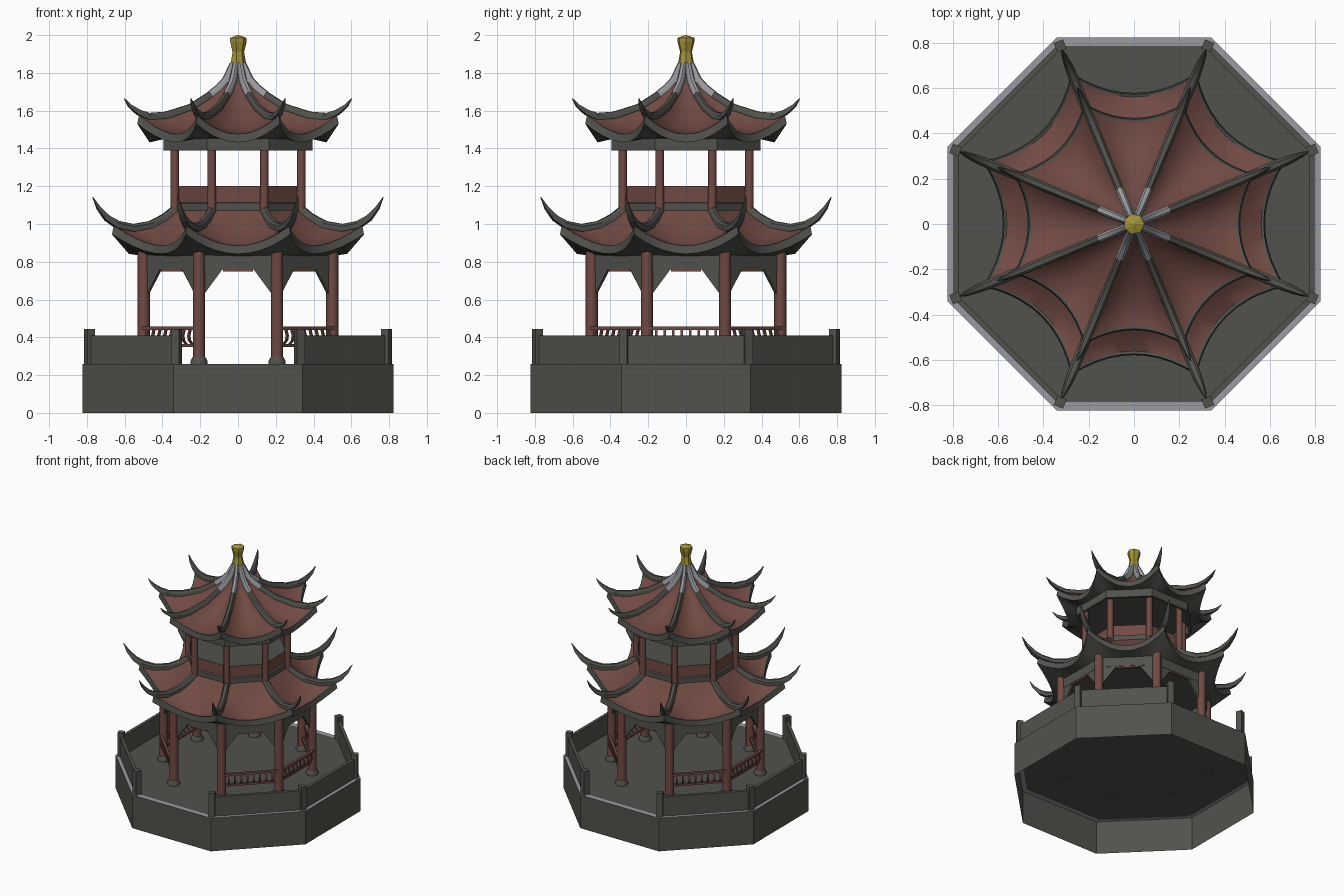
import bpy, bmesh, math
from mathutils import Vector

if "Cube" in bpy.data.objects:
    bpy.data.objects.remove(bpy.data.objects["Cube"])

C, S = math.cos(math.pi / 8), math.sin(math.pi / 8)


def mat(name, col):
    m = bpy.data.materials.new(name)
    m.diffuse_color = (*col, 1)
    m.use_nodes = True
    m.node_tree.nodes["Principled BSDF"].inputs["Base Color"].default_value = m.diffuse_color
    return m


STONE = mat("dark stone", (0.083, 0.085, 0.073))
RED = mat("brick red", (0.165, 0.068, 0.056))
PALE = mat("pale grey", (0.32, 0.33, 0.36))
GOLD = mat("old gold", (0.37, 0.29, 0.035))


def P(k, d, s, z):
    """Point on side k: d outward, s sideways, z up (side 0 faces the front)."""
    a = math.radians(-90 + 45 * k)
    return Vector((d * math.cos(a) - s * math.sin(a), d * math.sin(a) + s * math.cos(a), z))


def corner(k, r, z, off=0):
    return P(k + 0.5, r, off, z)


def finish(bm, name, *mats, smooth=False, fix=True):
    if fix:
        bmesh.ops.recalc_face_normals(bm, faces=bm.faces)
    me = bpy.data.meshes.new(name)
    bm.to_mesh(me)
    bm.free()
    for m in mats:
        me.materials.append(m)
    ob = bpy.data.objects.new(name, me)
    bpy.context.collection.objects.link(ob)
    if smooth:
        bpy.context.view_layer.objects.active = ob
        ob.select_set(True)
        bpy.ops.object.shade_smooth_by_angle(angle=math.radians(40))
        ob.select_set(False)
    return ob


def loft(bm, loops, closed=True, caps=(False, False)):
    """Join rows of points with quads; returns faces row by row."""
    rows = [[bm.verts.new(p) for p in lp] for lp in loops]
    out = []
    for a, b in zip(rows, rows[1:]):
        n = len(a)
        out.append([bm.faces.new((a[i], a[(i + 1) % n], b[(i + 1) % n], b[i]))
                    for i in range(n if closed else n - 1)])
    if caps[0]:
        bm.faces.new(rows[0][::-1])
    if caps[1]:
        bm.faces.new(rows[-1])
    return out


def octagon(apothem, z):
    return [corner(k, apothem / C, z) for k in range(8)]


def slab(bm, k, poly, d0, d1):
    """Flat (s, z) outline on side k, thick from d0 to d1."""
    loft(bm, [[P(k, d, s, z) for s, z in poly] for d in (d0, d1)], caps=(True, True))


def rect(s0, s1, z0, z1):
    return [(s0, z0), (s1, z0), (s1, z1), (s0, z1)]


def lathe(bm, centre, prof, n=12):
    loft(bm, [[centre + Vector((r * math.cos(i * math.tau / n), r * math.sin(i * math.tau / n), z))
               for i in range(n)] for r, z in prof], caps=(True, True))


def octo_ring(name, m, rows, top=False, bottom=False):
    bm = bmesh.new()
    loft(bm, [octagon(a, z) for a, z in rows], caps=(bottom, top))
    return finish(bm, name, m)


# hollow stone base: skirt, pale rim and floor
octo_ring("base_skirt", STONE, [(0.822, 0), (0.822, 0.26)])
octo_ring("base_rim", PALE, [(0.822, 0.26), (0.785, 0.26)])
octo_ring("floor", STONE, [(0.785, 0.26)], top=True)

# parapet walls and corner posts, open at front and back
bm = bmesh.new()
for k in range(8):
    if k not in (0, 4):
        slab(bm, k, rect(-0.32, 0.32, 0.26, 0.41), 0.772, 0.796)
finish(bm, "parapet_walls", STONE)
bm = bmesh.new()
for k in range(8):
    loft(bm, [[corner(k, 0.85 + a * 0.022, z, b * 0.022)
               for a, b in ((-1, -1), (1, -1), (1, 1), (-1, 1))] for z in (0.26, 0.445)],
         caps=(False, True))
finish(bm, "parapet_posts", STONE)

# columns of both storeys and their feet
for name, m, R, prof in (
        ("lower_columns", RED, 0.54, [(0.032, 0.27), (0.032, 0.9)]),
        ("column_feet", STONE, 0.54, [(0.046, 0.255), (0.045, 0.275), (0.034, 0.295)]),
        ("upper_columns", RED, 0.363, [(0.023, 1.0), (0.023, 1.48)])):
    bm = bmesh.new()
    for k in range(8):
        lathe(bm, corner(k, R, 0), prof)
    finish(bm, name, m, smooth=True)

# leaning balustrade between the lower columns
bm = bmesh.new()
for k in (1, 2, 3, 5, 6, 7):
    slab(bm, k, rect(-0.205, 0.205, 0.44, 0.457), 0.51, 0.53)
    slab(bm, k, rect(-0.19, 0.19, 0.35, 0.365), 0.488, 0.508)
    for i in range(8):
        s = -0.158 + i * 0.045
        path = [(0.495, 0.36), (0.522, 0.385), (0.526, 0.41), (0.515, 0.445)]
        loft(bm, [[P(k, d + a, s + b, z) for a, b in
                   ((-.006, -.006), (.006, -.006), (.006, .006), (-.006, .006))] for d, z in path])
finish(bm, "balustrade", RED)

# frieze under the lower roof, corner brackets and red trim
octo_ring("lower_frieze", STONE, [(0.485, 0.84), (0.485, 0.76), (0.505, 0.76), (0.505, 0.84)])
bm = bmesh.new()
for k in range(8):
    for q in (-1, 1):
        slab(bm, k, [(q * 0.2, 0.6), (q * 0.2, 0.77), (q * 0.075, 0.77)], 0.487, 0.503)
finish(bm, "corner_brackets", STONE)
bm = bmesh.new()
for k in range(8):
    slab(bm, k, rect(-0.08, 0.08, 0.748, 0.762), 0.488, 0.502)
finish(bm, "frieze_trim", RED)
octo_ring("lower_ceiling", STONE, [(0.49, 0.838)], top=True)

# upper storey: dark footing, red wall, floor, frieze, ceiling
octo_ring("upper_footing", STONE, [(0.335, 1.0), (0.335, 1.11), (0.32, 1.115)])
octo_ring("upper_wall", RED, [(0.322, 1.1), (0.322, 1.2)])
octo_ring("upper_floor", STONE, [(0.322, 1.198)], top=True)
octo_ring("upper_frieze", STONE, [(0.375, 1.46), (0.375, 1.39), (0.395, 1.39), (0.395, 1.46)])
octo_ring("upper_ceiling", STONE, [(0.38, 1.455)], top=True)


def roof(name, ridge, mid, lip, soffit, dark_top=0):
    """Curved eight-sided roof between ridge (r, z) and mid-side (d, z) lines."""
    bm = bmesh.new()
    N = 10
    # eave edge: slightly outward, then down, then back to the frieze
    (rr, rz), (md, mz) = ridge[-1], mid[-1]
    ridge = ridge + [(rr + 0.012, rz + 0.006), (rr + 0.022, rz - lip), (soffit[0] / C, soffit[1])]
    mid = mid + [(md + 0.012, mz + 0.004), (md + 0.018, mz - lip), soffit]
    rows = []
    for (r, zr), (d, zm) in zip(ridge, mid):
        row = []
        for k in range(8):
            for i in range(N):
                u = -1 + 2 * i / N
                w = abs(u) ** 2
                row.append(P(k, d + (r * C - d) * w, u * r * S, zm + (zr - zm) * w))
        rows.append(row)
    faces = loft(bm, rows)
    for j, fs in enumerate(faces):
        for f in fs:
            f.material_index = 1 if j >= len(faces) - 3 or j < dark_top else 0
    finish(bm, name, RED, STONE, smooth=True)


roof("lower_roof",
     [(.36, 1.07), (.42, 1.025), (.50, .985), (.60, .965), (.70, .985)],
     [(.32, 1.09), (.38, 1.02), (.44, .96), (.50, .91), (.56, .882)], 0.04, (0.495, 0.83))
roof("upper_roof",
     [(.035, 1.84), (.065, 1.755), (.15, 1.685), (.27, 1.615), (.41, 1.57), (.555, 1.57)],
     [(.03, 1.83), (.055, 1.75), (.12, 1.66), (.22, 1.57), (.33, 1.505), (.45, 1.472)],
     0.04, (0.39, 1.45), dark_top=1)


def ridges(name, m, path):
    """Tapered six-sided ridge bars on all corners; path holds (r, z, half size)."""
    bm = bmesh.new()
    for k in range(8):
        loops = []
        for i, (r, z, h) in enumerate(path):
            a, b = path[max(i - 1, 0)], path[min(i + 1, len(path) - 1)]
            t = Vector((b[0] - a[0], b[1] - a[1])).normalized()
            loops.append([corner(k, r - t.y * q * h, z + t.x * q * h, p * h)
                          for p, q in ((-1, -.8), (1, -.8), (1, .4), (.5, 1), (-.5, 1), (-1, .4))])
        loft(bm, loops, caps=(True, True))
    finish(bm, name, m, smooth=True)


ridges("lower_ridges", STONE,
       [(.35, 1.09, .018), (.42, 1.035, .02), (.50, .995, .021), (.60, .978, .022),
        (.69, .995, .022), (.75, 1.03, .018), (.80, 1.085, .011), (.832, 1.142, .002)])
ridges("upper_ridges", STONE,
       [(.15, 1.69, .017), (.27, 1.618, .018), (.41, 1.575, .02), (.51, 1.568, .02),
        (.57, 1.59, .016), (.62, 1.625, .01), (.652, 1.665, .002)])
ridges("pale_ridge_tops", PALE,
       [(.03, 1.85, .014), (.07, 1.765, .017), (.11, 1.722, .018), (.16, 1.685, .018)])

# gold finial
bm = bmesh.new()
lathe(bm, Vector(), [(.03, 1.82), (.042, 1.855), (.032, 1.91), (.046, 1.965), (.046, 1.985),
                     (.004, 2.0)], 7)
finish(bm, "finial", GOLD)
